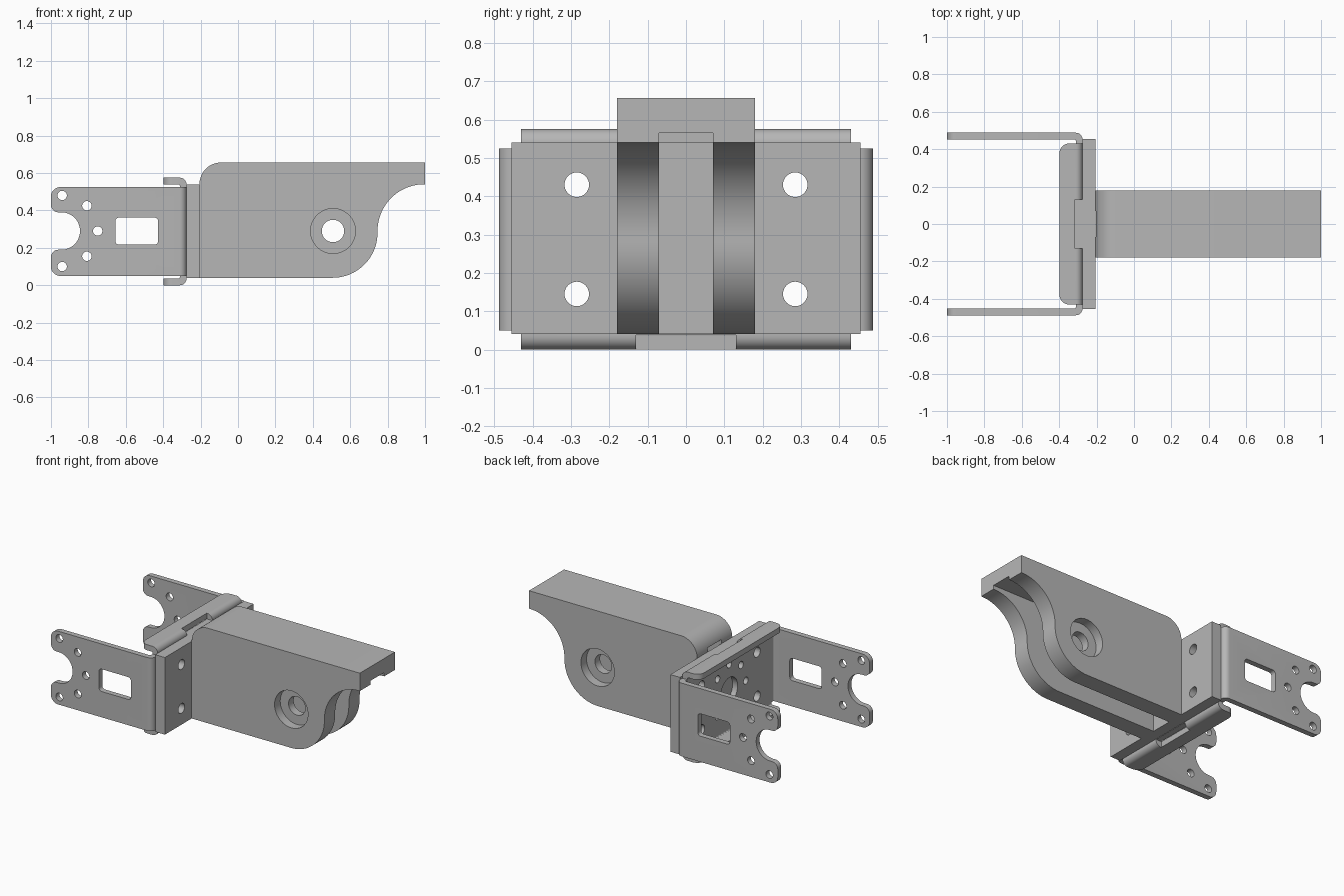
import bpy, bmesh, math
from mathutils import Vector

if "Cube" in bpy.data.objects:
    bpy.data.objects.remove(bpy.data.objects["Cube"])

grey = bpy.data.materials.new("plain_grey")
grey.diffuse_color = (0.47, 0.47, 0.47, 1)
grey.use_nodes = True
grey.node_tree.nodes["Principled BSDF"].inputs["Base Color"].default_value = grey.diffuse_color


def rounded(points, seg=12):
    """Polygon from (u, v[, radius]) corners, filleting those with a radius."""
    out, n = [], len(points)
    for i, p in enumerate(points):
        c = Vector(p[:2])
        if len(p) < 3:
            out.append(c)
            continue
        a = (Vector(points[i - 1][:2]) - c).normalized()
        b = (Vector(points[(i + 1) % n][:2]) - c).normalized()
        half = a.angle(b) / 2
        mid = c + (a + b).normalized() * p[2] / math.sin(half)
        t = p[2] / math.tan(half)
        s, e = c + a * t - mid, c + b * t - mid
        ang = math.atan2(s.x * e.y - s.y * e.x, s.dot(e))
        for k in range(seg + 1):
            w = ang * k / seg
            out.append(mid + Vector((s.x * math.cos(w) - s.y * math.sin(w),
                                     s.x * math.sin(w) + s.y * math.cos(w))))
    return out


def circle(u, v, r, n=32):
    return [Vector((u + r * math.cos(2 * math.pi * k / n), v + r * math.sin(2 * math.pi * k / n)))
            for k in range(n)]


def rect(u0, u1, v0, v1, r=None):
    pts = [(u0, v0), (u1, v0), (u1, v1), (u0, v1)]
    return rounded([p + (r,) for p in pts], 6) if r else rounded(pts)


def prism(name, loop, axis, lo, hi):
    """Extrude a 2D loop along an axis; the loop uses the other two axes in order."""
    def place(p, w):
        return {'x': (w, p.x, p.y), 'y': (p.x, w, p.y), 'z': (p.x, p.y, w)}[axis]
    bm = bmesh.new()
    a = [bm.verts.new(place(p, lo)) for p in loop]
    b = [bm.verts.new(place(p, hi)) for p in loop]
    bm.faces.new(a)
    bm.faces.new(b)
    for i in range(len(loop)):
        j = (i + 1) % len(loop)
        bm.faces.new((a[i], a[j], b[j], b[i]))
    bmesh.ops.recalc_face_normals(bm, faces=bm.faces)
    me = bpy.data.meshes.new(name)
    bm.to_mesh(me)
    bm.free()
    me.materials.append(grey)
    ob = bpy.data.objects.new(name, me)
    bpy.context.collection.objects.link(ob)
    return ob


def select(ob):
    bpy.ops.object.select_all(action='DESELECT')
    ob.select_set(True)
    bpy.context.view_layer.objects.active = ob


def cut(ob, loop, axis, lo, hi, op='DIFFERENCE'):
    tool = prism("cutter", loop, axis, lo, hi)
    tool.hide_render = True
    select(ob)
    m = ob.modifiers.new("cut", 'BOOLEAN')
    m.operation, m.solver, m.object = op, 'EXACT', tool
    bpy.ops.object.modifier_apply(modifier=m.name)
    bpy.data.objects.remove(tool, do_unlink=True)


def finish(ob):
    select(ob)
    bpy.ops.object.shade_smooth_by_angle(angle=math.radians(30))


MID = 0.29
BOLTS = [(y, z) for y in (-0.285, 0.285) for z in (0.145, 0.43)]

# Hollow arm: S-curved nose, open slot underneath, counterbored pivot
arm = prism("arm", rounded([(-0.206, 0.04), (0.746, 0.04, 0.24), (0.746, 0.54, 0.25),
                            (1, 0.54), (1, 0.656), (-0.206, 0.656, 0.115)], 20),
            'y', -0.18, 0.18)
cut(arm, rect(-0.07, 0.07, -0.1, 0.565), 'x', -0.3, 1.1)
cut(arm, circle(0.508, MID, 0.06), 'y', -0.3, 0.3)
for s in (-1, 1):
    cut(arm, circle(0.508, MID, 0.12, 48), 'y', *sorted((s * 0.122, s * 0.3)))
finish(arm)

# Mounting plate with four bolt holes
plate = prism("mounting_plate", rect(-0.455, 0.455, 0.04, 0.54), 'x', -0.275, -0.206)
for y, z in BOLTS:
    cut(plate, circle(y, z, 0.032), 'x', -0.5, 0)
finish(plate)

# Bent sheet fork: U section trimmed to the ear outline
fork = prism("fork_bracket", rounded([
    (-1, -0.488), (-0.275, -0.488, 0.036), (-0.275, 0.488, 0.036), (-1, 0.488),
    (-1, 0.453), (-0.311, 0.453, 0.008), (-0.311, -0.453, 0.008), (-1, -0.453)], 8),
    'z', 0, 0.6)
ear = rounded([(-0.2, 0.05), (-1, 0.05, 0.05), (-1, 0.19, 0.04), (-0.845, 0.19, 0.099),
               (-0.845, 0.39, 0.099), (-1, 0.39, 0.04), (-1, 0.525, 0.05), (-0.2, 0.525)])
cut(fork, ear, 'y', -0.6, 0.6, 'INTERSECT')
for x, dz in ((-0.94, 0.19), (-0.94, -0.19), (-0.808, 0.135), (-0.808, -0.135), (-0.75, 0)):
    cut(fork, circle(x, MID, 0.025) if dz == 0 else circle(x, MID + dz, 0.025), 'y', -0.6, 0.6)
cut(fork, rect(-0.656, -0.427, 0.217, 0.362, 0.02), 'y', -0.6, 0.6)

# Fork web: bolt holes, centre bore and ring of small holes
for y, z in BOLTS:
    cut(fork, circle(y, z, 0.032), 'x', -0.4, -0.2)
cut(fork, circle(0, MID, 0.085), 'x', -0.4, -0.2)
for k in range(8):
    a = math.pi * k / 4
    cut(fork, circle(0.17 * math.cos(a), MID + 0.17 * math.sin(a), 0.023, 20), 'x', -0.4, -0.2)
finish(fork)

# Stiffening lips on the top and bottom edges, notched at the bend
for name, s in (("upper_lip", 1), ("lower_lip", -1)):
    def h(d):
        return MID - 0.0025 + s * d
    lip = prism(name, rounded([
        (-0.275, h(0.2375)), (-0.275, h(0.2875), 0.036), (-0.398, h(0.2875)),
        (-0.398, h(0.2515)), (-0.311, h(0.2515), 0.008), (-0.311, h(0.2375))], 8),
        'y', -0.43, 0.43)
    corners = rounded([(-0.2, -0.43), (-0.398, -0.43, 0.05), (-0.398, 0.43, 0.05), (-0.2, 0.43)])
    cut(lip, corners, 'z', -0.1, 0.8, 'INTERSECT')
    cut(lip, rect(-0.315, -0.2, -0.13, 0.13), 'z', *sorted((h(0.25), h(0.4))))
    finish(lip)
